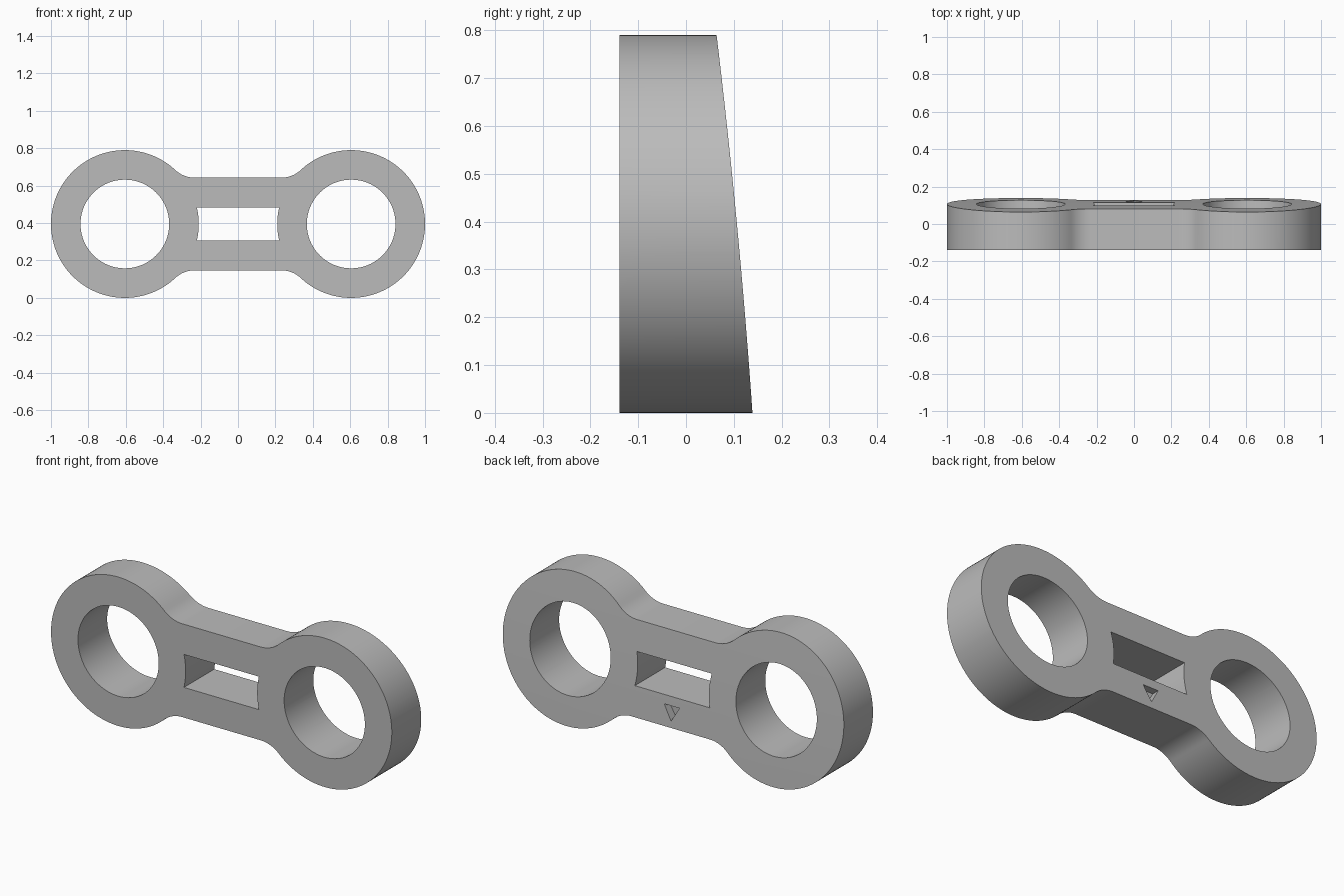
import bpy, bmesh
from math import sin, cos, pi, atan2, sqrt
from mathutils import Vector

default = bpy.data.objects.get("Cube")
if default:
    bpy.data.objects.remove(default, do_unlink=True)

# Main dimensions
RING_X, RING_R, HOLE_R = 0.605, 0.395, 0.237
MID_Z = RING_R
BAR_HALF, FILLET_X = 0.2475, 0.23
SLOT_HALF = 0.0875
FRONT_Y = -0.139

grey = bpy.data.materials.new("plain_grey")
grey.use_nodes = True
COLOUR = (0.5, 0.5, 0.5, 1)
grey.diffuse_color = COLOUR
grey.node_tree.nodes["Principled BSDF"].inputs["Base Color"].default_value = COLOUR


def prism(name, points, sweep):
    """Closed 3D outline swept along a vector."""
    bm = bmesh.new()
    face = bm.faces.new([bm.verts.new(p) for p in points])
    swept = bmesh.ops.extrude_face_region(bm, geom=[face])
    bmesh.ops.translate(bm, vec=sweep,
                        verts=[v for v in swept["geom"] if isinstance(v, bmesh.types.BMVert)])
    bmesh.ops.recalc_face_normals(bm, faces=bm.faces)
    mesh = bpy.data.meshes.new(name)
    bm.to_mesh(mesh)
    bm.free()
    mesh.materials.append(grey)
    obj = bpy.data.objects.new(name, mesh)
    bpy.context.collection.objects.link(obj)
    return obj


def upright(outline, y):
    return [Vector((u, y, MID_Z + v)) for u, v in outline]


def arc(cx, cv, r, a0, a1, n):
    angles = [a0 + (a1 - a0) * i / n for i in range(n + 1)]
    return [(cx + r * cos(a), cv + r * sin(a)) for a in angles]


def carve(body, cutter, operation="DIFFERENCE"):
    cutter.hide_render = True
    mod = body.modifiers.new(cutter.name, "BOOLEAN")
    mod.operation, mod.solver, mod.object = operation, "EXACT", cutter
    bpy.context.view_layer.objects.active = body
    bpy.ops.object.modifier_apply(modifier=mod.name)
    bpy.data.objects.remove(cutter, do_unlink=True)


# Outline: one quarter with fillet and ring arc, mirrored twice
dx = RING_X - FILLET_X
fillet_r = (dx**2 + BAR_HALF**2 - RING_R**2) / (2 * (RING_R - BAR_HALF))
fillet_v = BAR_HALF + fillet_r
tangent = atan2(-fillet_v, dx)
quarter = arc(FILLET_X, fillet_v, fillet_r, -pi / 2, tangent, 12)
quarter += arc(RING_X, 0, RING_R, tangent + pi, 0, 48)[1:]
right_half = quarter + [(u, -v) for u, v in quarter[-2::-1]]
outline = right_half + [(-u, v) for u, v in reversed(right_half)]
body = prism("double_ring_link", upright(outline, FRONT_Y), Vector((0, 0.4, 0)))

# Gently curved, sloping back
side = []
for i in range(17):
    t = -0.1 + 1.2 * i / 16
    side.append(Vector((-2, 0.139 - 0.075 * t + 0.02 * t * (1 - t), 2 * RING_R * t)))
side += [Vector((-2, -1, side[-1].z)), Vector((-2, -1, side[0].z))]
carve(body, prism("back_slope", side, Vector((4, 0, 0))), "INTERSECT")

# Ring holes
for sign in (-1, 1):
    circle = arc(sign * RING_X, 0, HOLE_R, 0, 2 * pi, 96)[:-1]
    carve(body, prism("ring_hole", upright(circle, -1), Vector((0, 2, 0))))

# Central slot, its ends concentric with the rings
end = []
for i in range(13):
    v = SLOT_HALF * (1 - i / 6)
    end.append((RING_X - sqrt(RING_R**2 - v**2), v))
slot = end + [(-u, v) for u, v in reversed(end)]
carve(body, prism("slot", upright(slot, -1), Vector((0, 2, 0))))

# Small triangular recess on the back, pointing down
triangle = [(-0.045, -0.135), (0.045, -0.135), (0, -0.213)]
carve(body, prism("triangle_recess", upright(triangle, 0.08), Vector((0, 0.2, 0))))

# Smooth round walls, crisp rims
bpy.ops.object.select_all(action="DESELECT")
body.select_set(True)
bpy.context.view_layer.objects.active = body
bpy.ops.object.shade_smooth_by_angle(angle=pi / 6)
